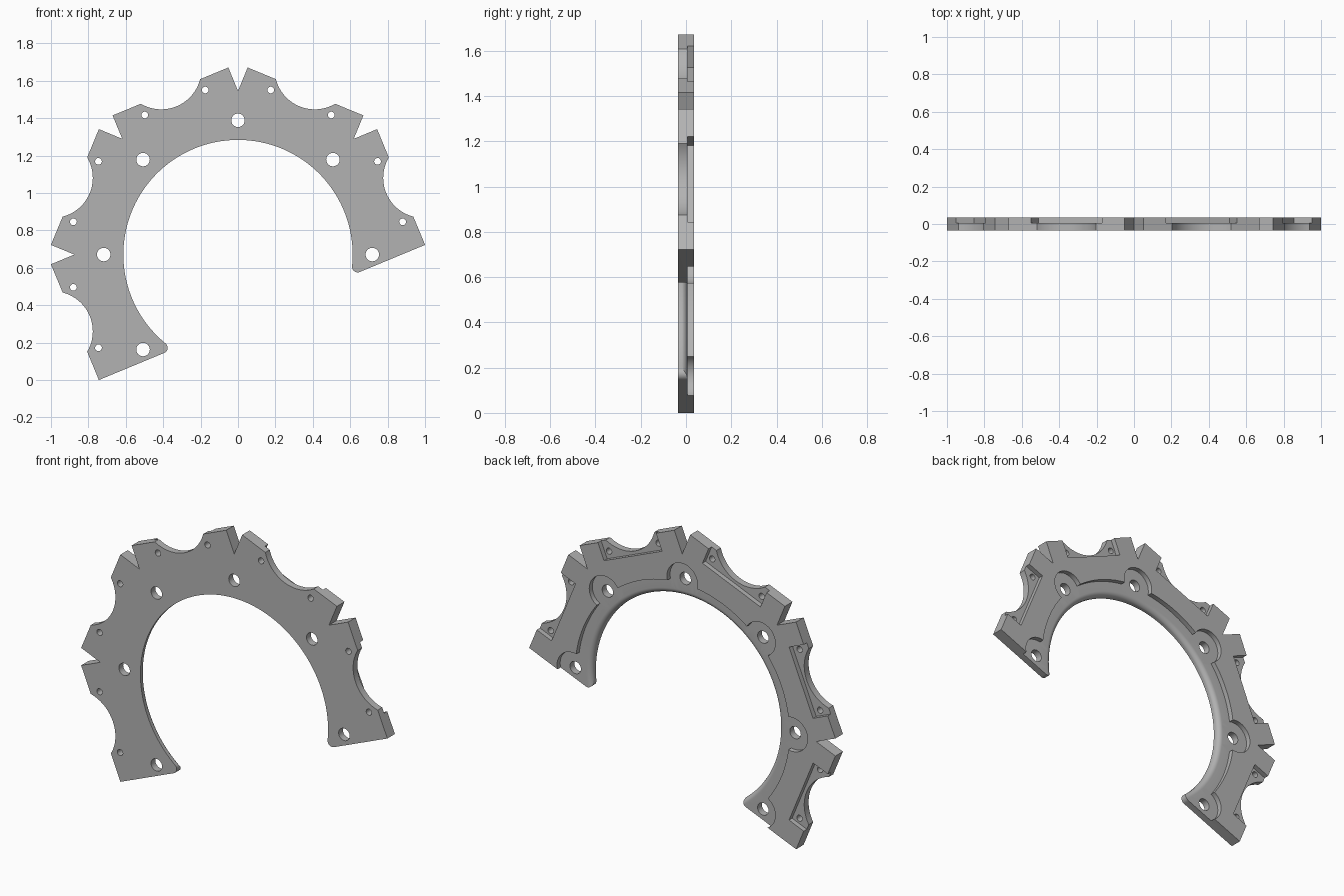
import bpy, bmesh
from math import sin, cos, pi, sqrt, atan2, radians

if "Cube" in bpy.data.objects:
    bpy.data.objects.remove(bpy.data.objects["Cube"])

CZ = 0.671                 # height of the ring centre
HALF = 0.035               # half thickness
FLOOR = 0.006              # depth of the rear recesses
R_IN, R_NOTCH, R_BOLT = 0.613, 0.875, 0.718
U, T = 0.944, 0.335        # outer flat distance and half width of a segment
TIP = 0.03                 # rounding of the inner tips
SEGMENTS = [radians(22.5 + 45 * i) for i in range(5)]


def place(a, u, t):
    """Segment coordinates (radial u, tangential t) to x, z."""
    return (u * cos(a) - t * sin(a), CZ + u * sin(a) + t * cos(a))


def arc(cx, cy, r, a0, a1, n):
    return [(cx + r * cos(a0 + (a1 - a0) * i / n),
             cy + r * sin(a0 + (a1 - a0) * i / n)) for i in range(n + 1)]


def circle(c, r, n=40):
    return arc(c[0], c[1], r, 0, 2 * pi, n)[:-1]


def finish(bm, name):
    bmesh.ops.recalc_face_normals(bm, faces=bm.faces[:])
    mesh = bpy.data.meshes.new(name)
    bm.to_mesh(mesh)
    bm.free()
    ob = bpy.data.objects.new(name, mesh)
    bpy.context.collection.objects.link(ob)
    return ob


def prisms(name, outlines, y0, y1):
    """Extrude x, z outlines from y0 to y1."""
    bm = bmesh.new()
    for pts in outlines:
        lo = [bm.verts.new((x, y0, z)) for x, z in pts]
        hi = [bm.verts.new((x, y1, z)) for x, z in pts]
        bm.faces.new(lo)
        bm.faces.new(hi[::-1])
        for i in range(len(pts)):
            j = (i + 1) % len(pts)
            bm.faces.new((lo[i], lo[j], hi[j], hi[i]))
    return finish(bm, name)


def revolve(name, profile, n):
    """Closed (radius, y) profile turned round the ring axis."""
    bm = bmesh.new()
    rows = [[bm.verts.new((r * cos(2 * pi * k / n), y, CZ + r * sin(2 * pi * k / n)))
             for r, y in profile] for k in range(n)]
    m = len(profile)
    for k in range(n):
        a, b = rows[k], rows[(k + 1) % n]
        for i in range(m):
            j = (i + 1) % m
            bm.faces.new((a[i], a[j], b[j], b[i]))
    return finish(bm, name)


def cut(ob, cutter):
    mod = ob.modifiers.new("cut", 'BOOLEAN')
    mod.operation = 'DIFFERENCE'
    mod.solver = 'EXACT'
    mod.object = cutter
    bpy.context.view_layer.objects.active = ob
    bpy.ops.object.modifier_apply(modifier=mod.name)
    bpy.data.objects.remove(cutter)


# Outer edge: flats, scallops and V notches
SC_R, SC_U, SC_T = 0.214, 1.072, 0.171
half = atan2(SC_T, SC_U - U)
scallop = arc(SC_U, 0, SC_R, pi + half, pi - half, 28)
outline = []
for i, a in enumerate(SEGMENTS):
    for u, t in [(U, -T)] + scallop + [(U, T)]:
        outline.append(place(a, u, t))
    if i < len(SEGMENTS) - 1:
        outline.append(place(a + pi / 8, R_NOTCH, 0))

# Rounded tips and inner circle
tip_t = T - TIP
tip_u = sqrt((R_IN + TIP) ** 2 - tip_t ** 2)
lean = atan2(tip_t, tip_u)
tip = arc(tip_u, tip_t, TIP, pi / 2, pi + lean, 10)
first, last = SEGMENTS[0], SEGMENTS[-1]
outline += [place(last, u, t) for u, t in tip]
inner = arc(0, CZ, R_IN, last + lean, first - lean, 120)
outline += inner[1:-1]
outline += [place(first, u, -t) for u, t in reversed(tip)]

plate = prisms("ring_plate", [outline], -HALF, HALF)

# Rear recess lobes around the bolts
bolts = [place(i * pi / 4, R_BOLT, 0) for i in range(6)]
cut(plate, prisms("lobe_cutter", [circle(c, 0.1) for c in bolts], FLOOR, 0.06))

# Rear inner recess with rounded lip
lip = 0.03
profile = [(0.55, 0.06), (0.70, 0.06), (0.70, FLOOR)]
profile += arc(R_IN - 0.001 + lip, FLOOR - lip, lip, pi / 2, pi, 8)
profile += [(0.55, FLOOR - lip)]
cut(plate, revolve("recess_cutter", profile, 160))

# Rear pockets behind the scallops
box = [(0.84, -0.205), (1.0, -0.205), (1.0, 0.205), (0.84, 0.205)]
cut(plate, prisms("pocket_cutter",
                  [[place(a, u, t) for u, t in box] for a in SEGMENTS], FLOOR, 0.06))

# Bolt holes and pin holes
cut(plate, prisms("bolt_cutter", [circle(c, 0.036) for c in bolts], -0.06, 0.08))
pins = [place(a, 0.88, s * 0.175) for a in SEGMENTS for s in (-1, 1)]
cut(plate, prisms("pin_cutter", [circle(c, 0.018, 24) for c in pins], -0.06, 0.08))

# Material and shading
grey = bpy.data.materials.new("plain_grey")
grey.use_nodes = True
colour = (0.45, 0.45, 0.45, 1)
grey.diffuse_color = colour
grey.node_tree.nodes["Principled BSDF"].inputs["Base Color"].default_value = colour
plate.data.materials.clear()
plate.data.materials.append(grey)
bpy.ops.object.select_all(action='DESELECT')
plate.select_set(True)
bpy.context.view_layer.objects.active = plate
bpy.ops.object.shade_smooth_by_angle(angle=radians(30))
